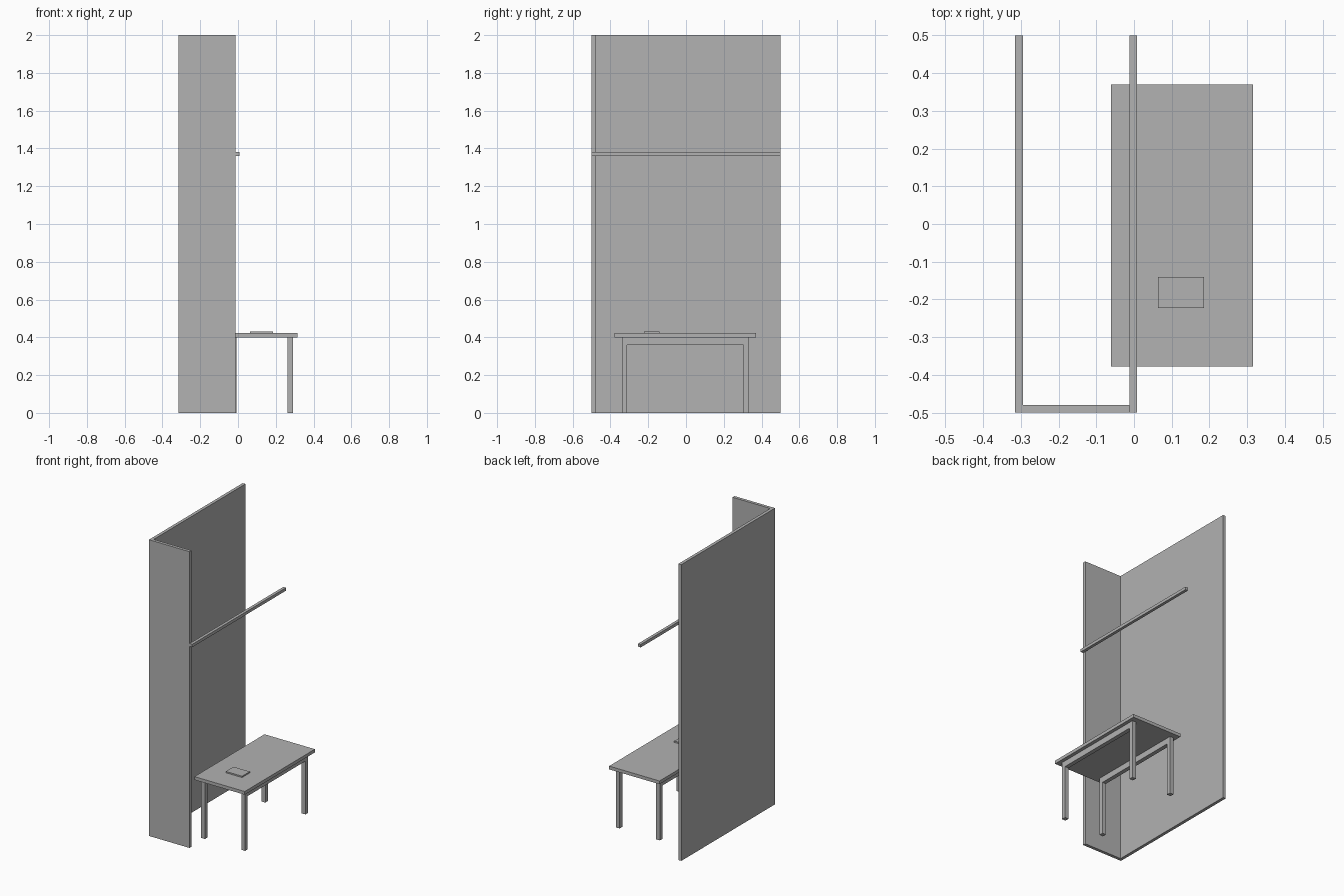
import bpy
from mathutils import Vector

cube = bpy.data.objects.get("Cube")
if cube:
    bpy.data.objects.remove(cube, do_unlink=True)

GREY = (0.445, 0.445, 0.445, 1)
mat = bpy.data.materials.new("plain grey")
mat.use_nodes = True
mat.diffuse_color = GREY
mat.node_tree.nodes["Principled BSDF"].inputs["Base Color"].default_value = GREY


def box(name, low, high):
    """Add a box spanning two opposite corners."""
    low, high = Vector(low), Vector(high)
    bpy.ops.mesh.primitive_cube_add(size=1)
    ob = bpy.context.object
    ob.name = ob.data.name = name
    for v in ob.data.vertices:
        v.co = (low + high) / 2 + v.co * (high - low)
    ob.data.materials.append(mat)
    return ob


# Two upright panels forming a corner, with a rail running from the short one
WALL_X, PANEL_X, FRONT, BACK, THICK = -0.315, -0.012, -0.5, 0.5, 0.021
box("side_wall", (WALL_X, FRONT, 0), (WALL_X + THICK, BACK, 2))
box("front_wall", (WALL_X + THICK, FRONT, 0), (PANEL_X, FRONT + THICK, 2))
box("hanging_rail", (PANEL_X, FRONT, 1.36), (PANEL_X + 0.02, BACK, 1.38))

# Table: top, four legs and an apron under each long edge
CX, CY, LEG, TOP = 0.127, -0.004, 0.028, 0.40
HALF_X, HALF_Y, INSET = 0.188, 0.374, 0.038 
box("table_top", (CX - HALF_X, CY - HALF_Y, TOP), (CX + HALF_X, CY + HALF_Y, TOP + 0.022))
leg_x = HALF_X - INSET / 1.6 - LEG / 2
leg_y = HALF_Y - INSET - LEG / 2
for side, sx in (("left", 1), ("right", -1)):
    x = CX + sx * leg_x
    for end, sy in (("front", -1), ("back", 1)):
        y = CY + sy * leg_y
        box(f"{end}_{side}_leg", (x - LEG / 2, y - LEG / 2, 0), (x + LEG / 2, y + LEG / 2, TOP))
    reach = leg_y - LEG / 2
    box(f"{side}_apron", (x - LEG / 2, CY - reach, 0.36), (x + LEG / 2, CY + reach, TOP))

# Thin book lying on the table
box("book", (0.064, -0.222, TOP + 0.022), (0.186, -0.14, TOP + 0.031))
